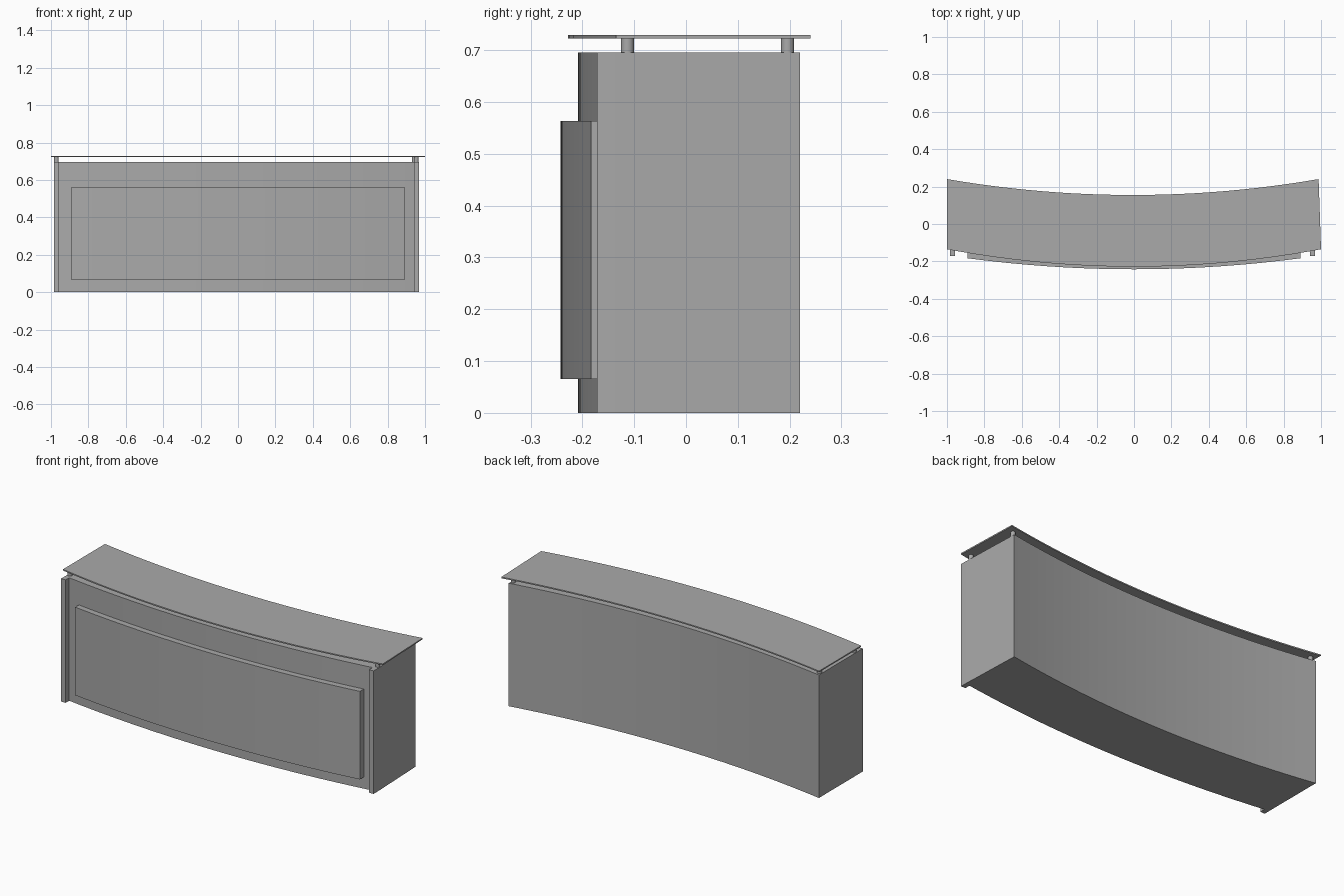
import bpy
import bmesh

cube = bpy.data.objects.get("Cube")
if cube:
    bpy.data.objects.remove(cube, do_unlink=True)

grey = bpy.data.materials.new("plain grey")
grey.use_nodes = True
colour = (0.4, 0.4, 0.4, 1)
grey.diffuse_color = colour
grey.node_tree.nodes["Principled BSDF"].inputs["Base Color"].default_value = colour

SEGMENTS = 24


def bow(x0, x1, y_mid, y_end):
    """Points along a shallow curve, lowest in the middle."""
    steps = [2 * i / SEGMENTS - 1 for i in range(SEGMENTS + 1)]
    return [((x0 + x1) / 2 + t * (x1 - x0) / 2, y_mid + (y_end - y_mid) * t * t)
            for t in steps]


def prism(name, outline, z0, z1):
    """Extrude a plan outline from z0 to z1."""
    bm = bmesh.new()
    base = bm.faces.new([bm.verts.new((x, y, z0)) for x, y in outline])
    grown = bmesh.ops.extrude_face_region(bm, geom=[base])["geom"]
    top = [v for v in grown if isinstance(v, bmesh.types.BMVert)]
    bmesh.ops.translate(bm, verts=top, vec=(0, 0, z1 - z0))
    bmesh.ops.recalc_face_normals(bm, faces=bm.faces)
    mesh = bpy.data.meshes.new(name)
    bm.to_mesh(mesh)
    bm.free()
    obj = bpy.data.objects.new(name, mesh)
    bpy.context.collection.objects.link(obj)
    finish(obj)


def finish(obj):
    obj.data.materials.append(grey)
    bpy.ops.object.select_all(action='DESELECT')
    obj.select_set(True)
    bpy.context.view_layer.objects.active = obj
    bpy.ops.object.shade_smooth_by_angle(angle=0.5)


def curved_slab(name, front, back, z0, z1):
    prism(name, bow(*front) + bow(*back)[::-1], z0, z1)


# Counter body, front panel and thin worktop
curved_slab("counter_body", (-0.985, 0.968, -0.208, -0.137),
            (-0.985, 0.955, 0.137, 0.22), 0, 0.695)
curved_slab("front_panel", (-0.89, 0.89, -0.242, -0.183),
            (-0.89, 0.89, -0.207, -0.147), 0.065, 0.563)
curved_slab("worktop", (-1, 1, -0.228, -0.135),
            (-1, 0.987, 0.155, 0.24), 0.722, 0.729)

# Upright strips at the two front corners
for name, x0, x1 in (("right_post", -0.985, -0.957), ("left_post", 0.94, 0.968)):
    prism(name, [(x0, -0.172), (x1, -0.172), (x1, -0.137), (x0, -0.137)], 0, 0.695)

# Round spacers that carry the worktop
for side, x_front, x_back in (("right", -0.971, -0.971), ("left", 0.953, 0.943)):
    for place, x, y in (("front", x_front, -0.113), ("back", x_back, 0.196)):
        bpy.ops.mesh.primitive_cylinder_add(vertices=20, radius=0.0125, depth=0.029,
                                            location=(x, y, 0.7085))
        spacer = bpy.context.object
        spacer.name = f"{place}_{side}_spacer"
        finish(spacer)
